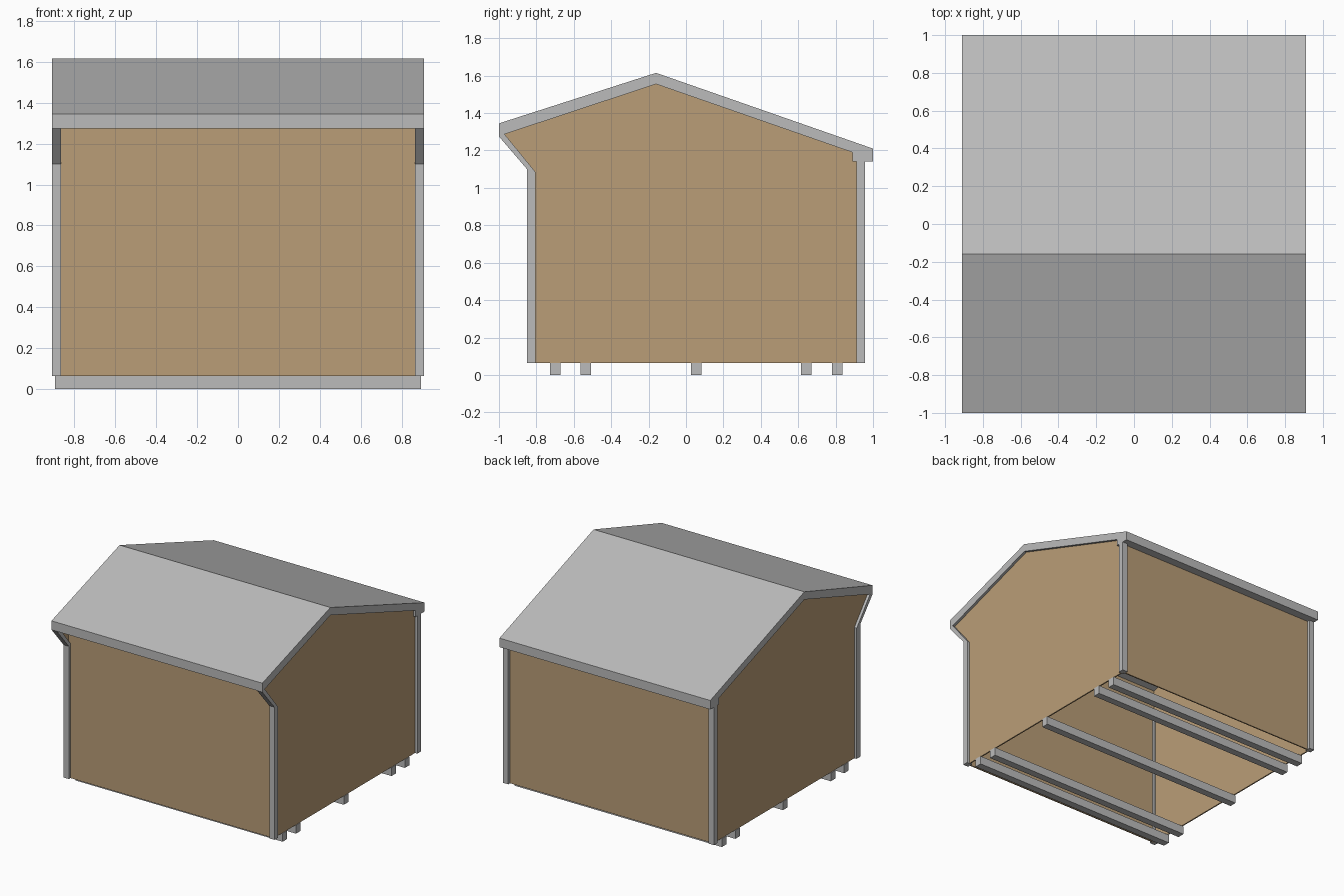
import bpy
import bmesh

if "Cube" in bpy.data.objects:
    bpy.data.objects.remove(bpy.data.objects["Cube"])


def material(name, color):
    m = bpy.data.materials.new(name)
    m.diffuse_color = (*color, 1)
    m.use_nodes = True
    m.node_tree.nodes["Principled BSDF"].inputs["Base Color"].default_value = m.diffuse_color
    return m


GREY = material("grey trim", (0.5, 0.5, 0.5))
BROWN = material("brown panel", (0.49, 0.34, 0.185))


def extrude_x(name, profile, x0, x1, mat):
    """Extrude a (y, z) profile along x from x0 to x1."""
    bm = bmesh.new()
    face = bm.faces.new([bm.verts.new((x0, y, z)) for y, z in profile])
    side = bmesh.ops.extrude_face_region(bm, geom=[face])["geom"]
    moved = [v for v in side if isinstance(v, bmesh.types.BMVert)]
    bmesh.ops.translate(bm, verts=moved, vec=(x1 - x0, 0, 0))
    bmesh.ops.recalc_face_normals(bm, faces=bm.faces)
    mesh = bpy.data.meshes.new(name)
    bm.to_mesh(mesh)
    bm.free()
    mesh.materials.append(mat)
    ob = bpy.data.objects.new(name, mesh)
    bpy.context.collection.objects.link(ob)
    return ob


def box(name, x0, x1, y0, y1, z0, z1, mat):
    return extrude_x(name, [(y0, z0), (y1, z0), (y1, z1), (y0, z1)], x0, x1, mat)


BASE = 0.065     # height of the floor line
HALF = 0.91      # half width of the building
POST = 0.045     # post thickness
WALL = 0.89      # outer face of the recessed side panels

# Roof slab with front and back fascias
extrude_x("roof", [(-1, 1.345), (-0.16, 1.615), (1, 1.21), (1, 1.14), (0.89, 1.14),
                   (0.89, 1.19), (-0.16, 1.555), (-0.97, 1.287), (-1, 1.275)],
          -HALF, HALF, GREY)

# Side parts, repeated left and right
for side, s in (("left", -1), ("right", 1)):
    # Front post with its slanted bracket under the eave
    extrude_x(f"{side}_front_post",
              [(-0.85, BASE), (-0.805, BASE), (-0.805, 1.085), (-0.97, 1.287),
               (-1, 1.275), (-0.85, 1.10)],
              s * (HALF - POST), s * HALF, GREY)
    box(f"{side}_back_post", s * (HALF - POST), s * HALF, 0.912, 0.957, BASE, 1.142, GREY)
    # Recessed gable panel, filling the triangle below the front overhang
    extrude_x(f"{side}_gable_panel",
              [(-0.83, BASE), (0.935, BASE), (0.935, 1.142), (0.892, 1.142),
               (0.892, 1.192), (-0.16, 1.558), (-0.975, 1.287), (-0.83, 1.105)],
              s * (WALL - 0.01), s * WALL, BROWN)

# Front and back panels, set back between the posts
box("front_panel", -WALL + 0.01, WALL - 0.01, -0.83, -0.82, BASE, 1.335, BROWN)
box("back_panel", -WALL + 0.01, WALL - 0.01, 0.925, 0.935, BASE, 1.142, BROWN)

# Floor beams running the full width
for i, y in enumerate((-0.70, -0.535, 0.055, 0.642, 0.808)):
    box(f"floor_beam_{i + 1}", -0.895, 0.895, y - 0.028, y + 0.028, 0, BASE, GREY)
